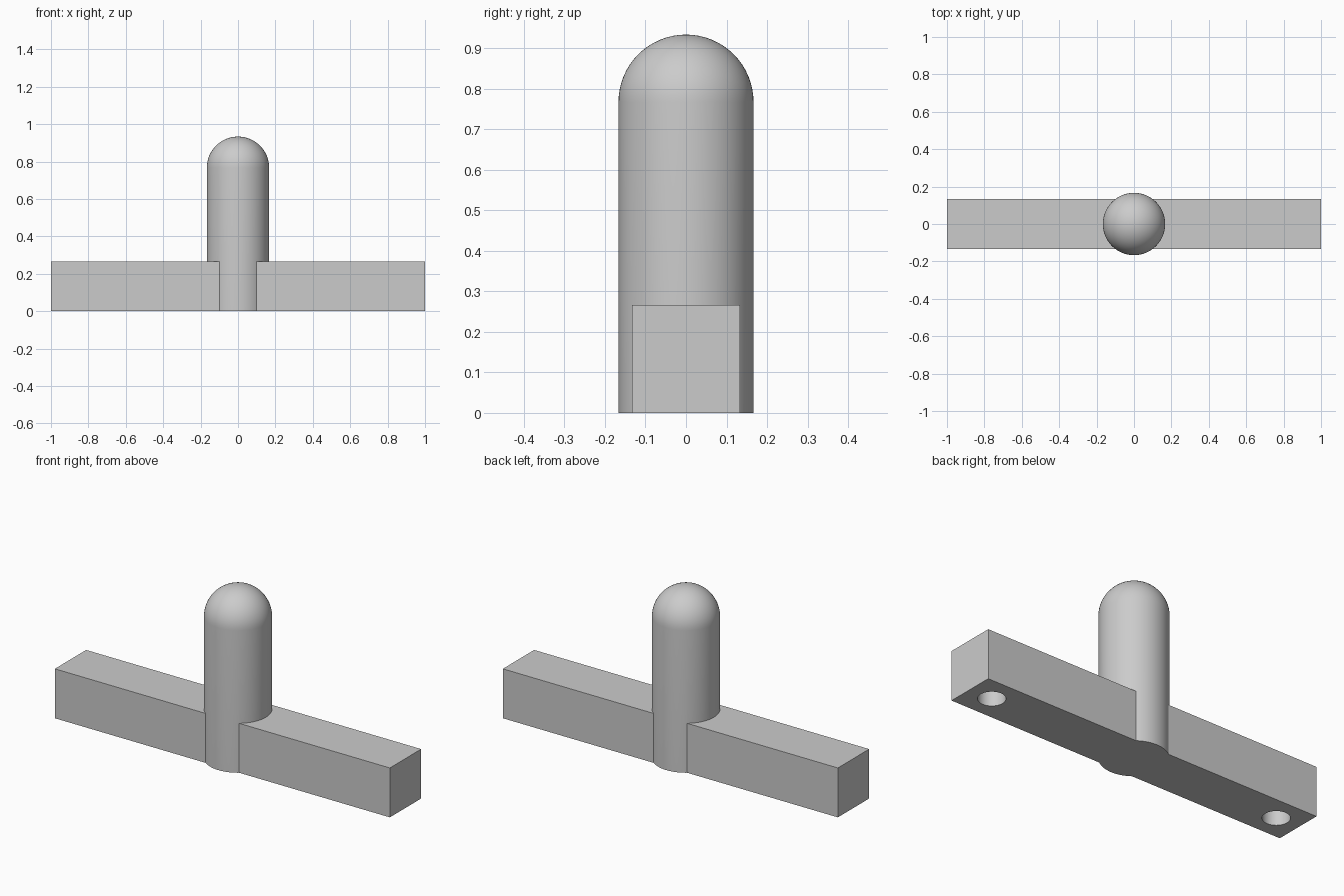
import bpy, bmesh, math
from mathutils import Matrix, Vector

default = bpy.data.objects.get("Cube")
if default:
    bpy.data.objects.remove(default, do_unlink=True)

UNIT = 1 / 30
LENGTH, WIDTH = 60 * UNIT, 8 * UNIT
POST_RADIUS, POST_HEIGHT = 5 * UNIT, 28 * UNIT
HOLE_RADIUS, HOLE_DEPTH = 2 * UNIT, 5 * UNIT
SIDES = 64

grey = bpy.data.materials.new("plain grey")
grey.use_nodes = True
grey.diffuse_color = (0.6, 0.6, 0.6, 1)
grey.node_tree.nodes["Principled BSDF"].inputs["Base Color"].default_value = grey.diffuse_color


def finish(name, bm):
    bmesh.ops.recalc_face_normals(bm, faces=bm.faces)
    mesh = bpy.data.meshes.new(name)
    bm.to_mesh(mesh)
    bm.free()
    mesh.materials.append(grey)
    obj = bpy.data.objects.new(name, mesh)
    bpy.context.collection.objects.link(obj)
    return obj


def add_boolean(target, other, operation):
    mod = target.modifiers.new(other.name, "BOOLEAN")
    mod.operation = operation
    mod.solver = "EXACT"
    mod.object = other


# Square crossbar resting on the ground
bm = bmesh.new()
bmesh.ops.create_cube(bm, size=1, matrix=Matrix.Translation((0, 0, WIDTH / 2))
                      @ Matrix.Diagonal((LENGTH, WIDTH, WIDTH, 1)))
bar = finish("crossbar_with_post", bm)

# Round post with a domed tip, turned from a profile
bm = bmesh.new()
shoulder = POST_HEIGHT - POST_RADIUS
steps = SIDES // 4
profile = [Vector((0, 0, 0)), Vector((POST_RADIUS, 0, 0))]
for i in range(steps + 1):
    a = math.pi / 2 * i / steps
    profile.append(Vector((POST_RADIUS * math.cos(a), 0, shoulder + POST_RADIUS * math.sin(a))))
verts = [bm.verts.new(p) for p in profile]
edges = [bm.edges.new(pair) for pair in zip(verts, verts[1:])]
bmesh.ops.spin(bm, geom=verts + edges, cent=(0, 0, 0), axis=(0, 0, 1),
               angle=math.tau, steps=SIDES, use_duplicate=False)
bmesh.ops.remove_doubles(bm, verts=bm.verts, dist=0.0001)
post = finish("post", bm)
add_boolean(bar, post, "UNION")

# Blind round holes in the underside, one near each end
helpers = [post]
for side, x in (("right", -1), ("left", 1)):
    bm = bmesh.new()
    bmesh.ops.create_cone(bm, cap_ends=True, segments=SIDES, radius1=HOLE_RADIUS,
                          radius2=HOLE_RADIUS, depth=2 * HOLE_DEPTH,
                          matrix=Matrix.Translation((x * (LENGTH - WIDTH) / 2, 0, 0)))
    cutter = finish(side + "_hole_cutter", bm)
    add_boolean(bar, cutter, "DIFFERENCE")
    helpers.append(cutter)

# Apply the joins and cuts, then drop the helpers
bpy.ops.object.select_all(action="DESELECT")
bar.select_set(True)
bpy.context.view_layer.objects.active = bar
for mod in list(bar.modifiers):
    bpy.ops.object.modifier_apply(modifier=mod.name)
for obj in helpers:
    bpy.data.objects.remove(obj, do_unlink=True)
bpy.ops.object.shade_smooth_by_angle(angle=math.radians(30))
